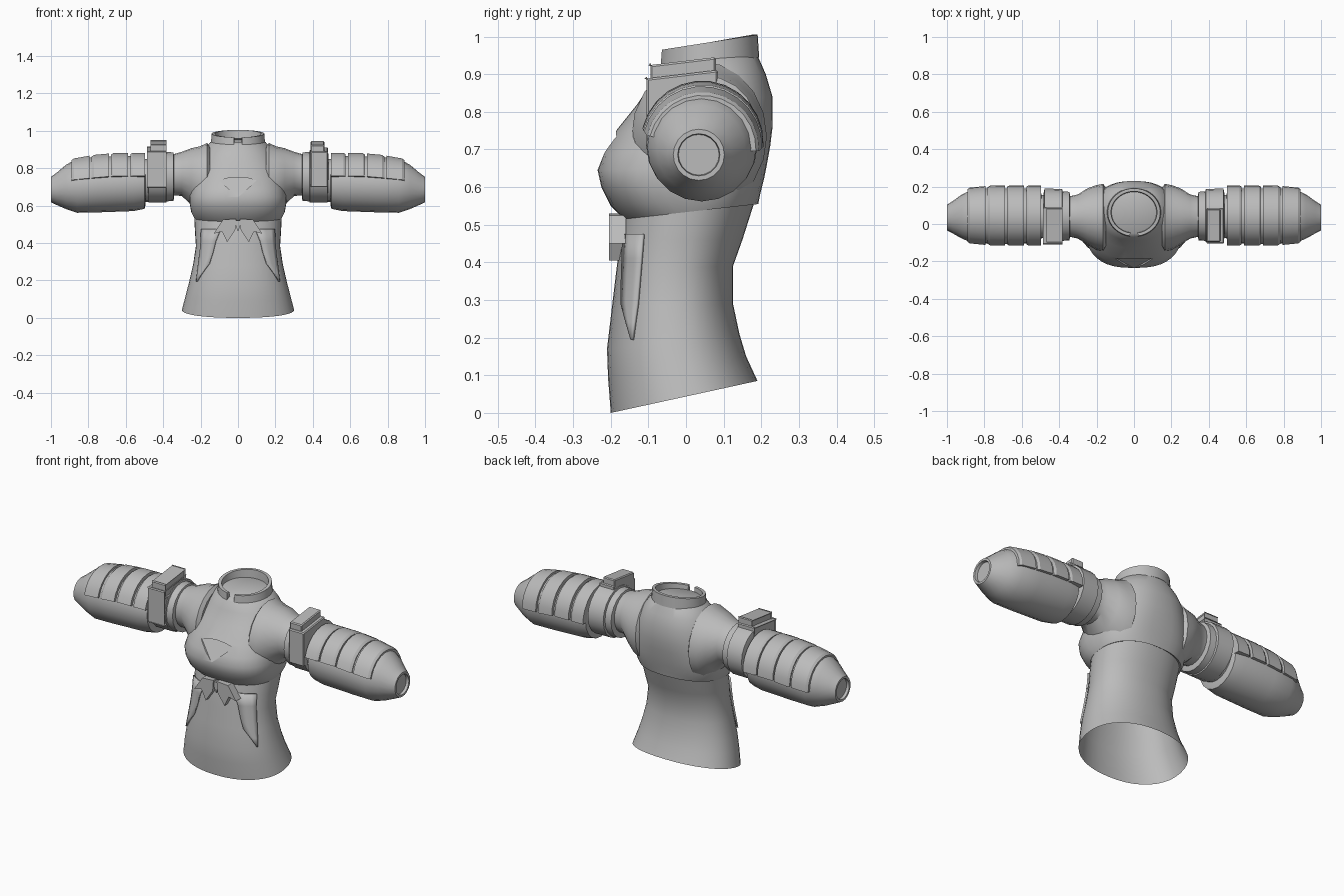
import bpy, bmesh, math
from mathutils import Vector
from mathutils.bvhtree import BVHTree

if "Cube" in bpy.data.objects:
    bpy.data.objects.remove(bpy.data.objects["Cube"], do_unlink=True)

grey = bpy.data.materials.new("plain_grey")
grey.use_nodes = True
grey.diffuse_color = (0.5, 0.5, 0.5, 1)
grey.node_tree.nodes["Principled BSDF"].inputs["Base Color"].default_value = (0.5, 0.5, 0.5, 1)


def activate(ob):
    bpy.ops.object.select_all(action="DESELECT")
    ob.select_set(True)
    bpy.context.view_layer.objects.active = ob


def finish(name, bm, angle=35):
    bmesh.ops.recalc_face_normals(bm, faces=bm.faces)
    mesh = bpy.data.meshes.new(name)
    bm.to_mesh(mesh)
    bm.free()
    mesh.materials.append(grey)
    ob = bpy.data.objects.new(name, mesh)
    bpy.context.collection.objects.link(ob)
    activate(ob)
    bpy.ops.object.shade_smooth_by_angle(angle=math.radians(angle))
    return ob


def skin(name, rings, cap=True, side=1, angle=35):
    """Bridge a row of closed rings of points."""
    bm = bmesh.new()
    loops = [[bm.verts.new((p[0] * side, p[1], p[2])) for p in r] for r in rings]
    for a, b in zip(loops, loops[1:]):
        for i in range(len(a)):
            j = (i + 1) % len(a)
            bm.faces.new((a[i], a[j], b[j], b[i]))
    if cap:
        bm.faces.new(loops[0])
        bm.faces.new(loops[-1])
    return finish(name, bm, angle)


def body_ring(zf, zb, yf, yb, w, n, count=40):
    """Rounded horizontal section that may tilt from front to back."""
    pts = []
    for i in range(count):
        t = math.tau * i / count
        c, s = math.cos(t), math.sin(t)
        x = w * math.copysign(abs(c) ** (2 / n), c)
        v = math.copysign(abs(s) ** (2 / n), s)
        k = (v + 1) / 2
        pts.append((x, yf + (yb - yf) * k, zf + (zb - zf) * k))
    return pts


def arm_ring(x, y, z, ry, rz, count=20):
    return [(x, y + ry * math.cos(math.tau * i / count), z + rz * math.sin(math.tau * i / count))
            for i in range(count)]


def prism(name, outline, y0, y1, side=1, shear=0, z_ref=0):
    """Front-facing outline pushed through from y0 to y1."""
    front = [(x, y0, z) for x, z in outline]
    back = [(x, y1 + shear * (z - z_ref), z) for x, z in outline]
    return skin(name, [front, back], side=side, angle=20)


def box(name, x, y, z, tilt, side):
    bm = bmesh.new()
    bmesh.ops.create_cube(bm, size=1)
    centre = [(a + b) / 2 for a, b in (x, y, z)]
    for v in bm.verts:
        v.co = Vector([v.co[i] * (r[1] - r[0]) for i, r in enumerate((x, y, z))])
        v.co.z += v.co.y * tilt
        v.co += Vector(centre)
        v.co.x *= side
    bmesh.ops.bevel(bm, geom=bm.edges[:], offset=0.005, segments=1, affect="EDGES")
    return finish(name, bm, 25)


# Abdomen, open at the hem
abdomen = skin("abdomen", [body_ring(*r, 2.2) for r in (
    (0, .085, -.2, .19, .3), (.09, .15, -.207, .16, .28), (.17, .21, -.21, .142, .262),
    (.28, .29, -.197, .125, .24), (.38, .39, -.185, .125, .225),
    (.46, .46, -.175, .15, .23), (.54, .57, -.16, .185, .235))], cap=False)

# Chest with the neck floor
chest = skin("chest", [body_ring(*r) for r in (
    (.53, .57, -.13, .17, .2, 2.2), (.515, .555, -.165, .192, .235, 2.3),
    (.55, .58, -.2, .197, .25, 2.5), (.6, .62, -.225, .207, .258, 2.6),
    (.645, .66, -.235, .215, .26, 2.6), (.69, .71, -.219, .224, .252, 2.5),
    (.745, .76, -.19, .23, .24, 2.4), (.82, .84, -.13, .23, .215, 2.3),
    (.88, .9, -.09, .212, .185, 2.2), (.925, .95, -.07, .19, .15, 2),
    (.94, .96, -.05, .17, .125, 2))])

# Sunken triangle on the chest
cutter = prism("triangle_cutter", [(-.1, .735), (-.05, .748), (0, .752), (.05, .748), (.1, .735), (0, .645)],
               -.4, -.236, shear=.62, z_ref=.645)
cutter.hide_render = True
mod = chest.modifiers.new("sunken_triangle", "BOOLEAN")
mod.object = cutter
mod.solver = "EXACT"
activate(chest)
bpy.ops.object.modifier_apply(modifier=mod.name)
bpy.data.objects.remove(cutter, do_unlink=True)
bpy.ops.object.shade_smooth_by_angle(angle=math.radians(35))

# Collar with a notch at the front
collar = []
for i in range(37):
    t = -math.pi / 2 + math.radians(9 + 342 * i / 36)
    c, s = math.cos(t), math.sin(t)
    top, low = .985 + .02 * s, .93 + .015 * s
    collar.append([(r * c * 1.1, .0625 + r * s, z) for r, z in
                   ((.132, low), (.128, top), (.112, top), (.108, low))])
skin("collar", collar)

# Shape lookup for the side panels
bm = bmesh.new()
bm.from_mesh(abdomen.data)
tree = BVHTree.FromBMesh(bm)
bm.free()

for side, tag in ((1, "left"), (-1, "right")):
    # Shoulder sleeve and upper arm
    skin("shoulder_" + tag, [arm_ring(*r) for r in (
        (.15, .035, .735, .16, .18), (.165, .035, .735, .18, .2), (.205, .035, .735, .172, .182),
        (.25, .04, .755, .15, .152), (.3, .04, .77, .118, .118),
        (.345, .04, .765, .108, .11), (.4, .04, .76, .108, .11))], side=side)
    skin("elbow_" + tag, [arm_ring(x, .04, .735, .115, .115) for x in (.4, .52)], side=side)

    # Arm band and raised block
    skin("arm_band_" + tag, [arm_ring(*r) for r in (
        (.342, .042, .755, .115, .115), (.346, .042, .755, .13, .13), (.382, .042, .755, .132, .132),
        (.384, .045, .757, .142, .14), (.478, .045, .757, .145, .14),
        (.484, .045, .757, .115, .115))], side=side)
    box("band_block_" + tag, (.388, .482), (-.105, .085), (.71, .9), .12, side)
    box("block_cap_" + tag, (.388, .462), (-.095, .08), (.86, .935), .12, side)

    # Forearm with a recessed end
    skin("forearm_" + tag, [arm_ring(x, y, z, r, r) for x, y, z, r in (
        (.494, .042, .722, .115), (.5, .042, .72, .137), (.56, .042, .718, .147),
        (.75, .042, .712, .148), (.86, .042, .707, .145), (.92, .04, .7, .118),
        (.97, .036, .69, .086), (1, .034, .686, .068), (1, .034, .686, .056),
        (.985, .034, .686, .054))], side=side)

    # Overlapping forearm plates
    for k, (x0, x1) in enumerate(((.497, .576), (.588, .679), (.691, .782), (.794, .89))):
        plate = []
        for i in range(13):
            t = math.radians(-2 + 168 * i / 12)
            ring = []
            for x, r in ((x0, .13), (x0, .163), (x1 - .012, .163), (x1, .156), (x1, .13)):
                r -= max(0, x - .76) * .1
                z = .72 - max(0, x - .65) * .08
                ring.append((x, .043 + r * math.cos(t), z + r * math.sin(t)))
            plate.append(ring)
        skin(f"forearm_plate_{k + 1}_{tag}", plate, side=side, angle=25)

    # Wing below the chest
    prism("wing_" + tag, [(.01, .53), (.08, .525), (.13, .45), (.085, .462), (.058, .405), (.015, .47)],
          -.204, -.16, side)

    # Tapered panel wrapped on the side of the abdomen
    bm = bmesh.new()
    rows = []
    for z, ya, yb in ((.475, -.163, -.11), (.41, -.165, -.115), (.35, -.167, -.12),
                      (.29, -.168, -.125), (.24, -.155, -.132), (.195, -.142, -.138)):
        row = []
        for j in range(4):
            y = ya + (yb - ya) * j / 3
            hit = tree.ray_cast(Vector((side, y, z)), Vector((-side, 0, 0)))[0]
            row.append(bm.verts.new(hit + Vector((side * .006, -.003, 0))))
        rows.append(row)
    for a, b in zip(rows, rows[1:]):
        for j in range(3):
            bm.faces.new((a[j], a[j + 1], b[j + 1], b[j]))
    panel = finish("side_panel_" + tag, bm)
    solid = panel.modifiers.new("thickness", "SOLIDIFY")
    solid.thickness = .008
    solid.offset = 0

# Small centre plate between the wings
prism("wing_centre", [(-.022, .52), (.022, .52), (0, .46)], -.196, -.16)
